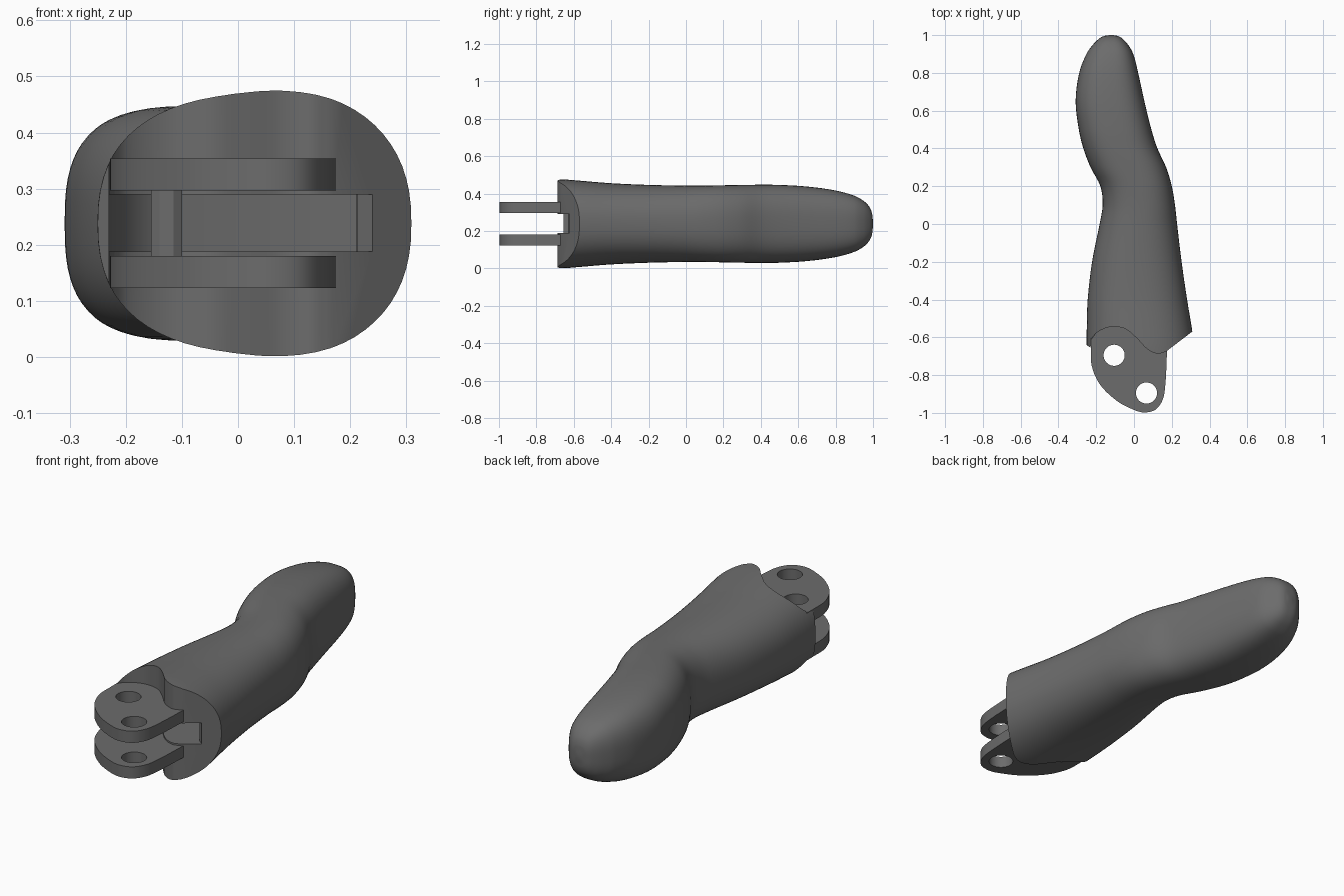
import bpy, bmesh, math

if "Cube" in bpy.data.objects:
    bpy.data.objects.remove(bpy.data.objects["Cube"])

MID_Z = 0.238


def smooth(points, n=5):
    """Non-uniform cubic interpolation through points (first value is the parameter)."""
    def slope(i, k):
        a, b = points[max(i - 1, 0)], points[min(i + 1, len(points) - 1)]
        return (b[k] - a[k]) / (b[0] - a[0])
    out = []
    for i in range(len(points) - 1):
        p, q = points[i], points[i + 1]
        h = q[0] - p[0]
        for s in range(n):
            t = s / n
            out.append([p[0] + h * t] + [
                (2*t**3 - 3*t*t + 1) * p[k] + (t**3 - 2*t*t + t) * h * slope(i, k)
                + (3*t*t - 2*t**3) * q[k] + (t**3 - t*t) * h * slope(i + 1, k)
                for k in range(1, len(p))])
    return out + [list(points[-1])]


def curve2d(pts, n=5):
    """Smooth open curve through 2D points, parametrised by chord length."""
    d, rows = 0, []
    for i, p in enumerate(pts):
        if i:
            d += math.dist(p, pts[i - 1])
        rows.append((d, *p))
    return [tuple(r[1:]) for r in smooth(rows, n)]


def finish(bm, name):
    bmesh.ops.recalc_face_normals(bm, faces=bm.faces)
    me = bpy.data.meshes.new(name)
    bm.to_mesh(me)
    bm.free()
    ob = bpy.data.objects.new(name, me)
    bpy.context.collection.objects.link(ob)
    return ob


def prism(name, outline, z0, z1):
    bm = bmesh.new()
    f = bm.faces.new([bm.verts.new((x, y, z0)) for x, y in outline])
    top = bmesh.ops.extrude_face_region(bm, geom=[f])["geom"]
    bmesh.ops.translate(bm, vec=(0, 0, z1 - z0),
                        verts=[v for v in top if isinstance(v, bmesh.types.BMVert)])
    return finish(bm, name)


def activate(ob):
    bpy.ops.object.select_all(action="DESELECT")
    bpy.context.view_layer.objects.active = ob
    ob.select_set(True)


def cut(ob, cutter):
    m = ob.modifiers.new("cut", "BOOLEAN")
    m.operation, m.object, m.solver = "DIFFERENCE", cutter, "EXACT"
    activate(ob)
    bpy.ops.object.modifier_apply(modifier=m.name)
    bpy.data.objects.remove(cutter)


# Finger body: loft of rounded sections (y, left x, right x, half height)
stations = [
    (-0.75, -0.245, 0.335, 0.239), (-0.65, -0.25, 0.321, 0.237), (-0.55, -0.25, 0.306, 0.229),
    (-0.4, -0.245, 0.281, 0.217), (-0.2, -0.222, 0.252, 0.208), (0.0, -0.182, 0.228, 0.204),
    (0.1, -0.166, 0.217, 0.204), (0.2, -0.178, 0.2, 0.206), (0.3, -0.23, 0.17, 0.208),
    (0.4, -0.268, 0.124, 0.209), (0.5, -0.292, 0.092, 0.208), (0.65, -0.309, 0.055, 0.199),
    (0.8, -0.29, 0.022, 0.178), (0.9, -0.252, -0.004, 0.15), (0.95, -0.217, -0.032, 0.122),
    (0.98, -0.186, -0.06, 0.091), (0.995, -0.16, -0.084, 0.055), (1.0, -0.13, -0.11, 0.01)]
SIDES = 64


def rounded(v, power):
    return math.copysign(abs(v) ** (2 / power), v)


bm = bmesh.new()
rings = []
for y, l, r, h in smooth(stations, 4):
    power = 2.35 + 0.4 * min(max(y / 0.5, 0), 1)   # fingertip is squarer
    ring = []
    for i in range(SIDES):
        a = 2 * math.pi * i / SIDES
        ring.append(bm.verts.new(((l + r) / 2 + (r - l) / 2 * rounded(math.cos(a), power), y,
                                  MID_Z + h * rounded(math.sin(a), power))))
    rings.append(ring)
for a, b in zip(rings, rings[1:]):
    for i in range(SIDES):
        j = (i + 1) % SIDES
        bm.faces.new((a[i], a[j], b[j], b[i]))
bm.faces.new(rings[0])
bm.faces.new(rings[-1])
body = finish(bm, "finger_body")

# S-shaped joint end
s_curve = [(-0.26, -0.635), (-0.23, -0.655)] + curve2d([
    (-0.225, -0.61), (-0.2, -0.578), (-0.15, -0.551), (-0.1, -0.543), (-0.04, -0.558),
    (0.02, -0.61), (0.07, -0.662), (0.125, -0.687), (0.17, -0.675)], 4) + [(0.33, -0.553)]
cut(body, prism("end_cutter", [(-0.45, -0.9), (-0.45, -0.635)] + s_curve
                + [(0.45, -0.553), (0.45, -0.9)], -0.2, 0.7))

# Cord channel looping behind the cross web, with a flared mouth on the right
channel = [(-0.232, -0.75), (-0.228, -0.56), (-0.205, -0.49), (-0.16, -0.44), (-0.1, -0.41),
           (0.21, -0.4), (0.212, -0.6), (0.25, -0.63), (0.25, -0.75),
           (-0.1, -0.75), (-0.1, -0.52), (-0.127, -0.505), (-0.155, -0.52), (-0.155, -0.75)]
cut(body, prism("channel_cutter", channel, 0.188, 0.29))

# Hinge plates with two pin holes each
edge = curve2d([(-0.228, -0.65), (-0.224, -0.75), (-0.18, -0.85), (-0.09, -0.937),
                (0.0, -0.984), (0.055, -0.998), (0.115, -0.982), (0.152, -0.93),
                (0.166, -0.85), (0.175, -0.67)])
edge += [(0.17, -0.6), (0.1, -0.5), (-0.15, -0.5), (-0.215, -0.57), (-0.228, -0.61)]
parts = [body]
for name, z0 in (("lower_hinge_plate", 0.123), ("upper_hinge_plate", 0.297)):
    plate = prism(name, edge, z0, z0 + 0.057)
    for x, y in ((-0.105, -0.695), (0.066, -0.895)):
        circle = [(x + 0.056 * math.cos(i * math.pi / 20), y + 0.056 * math.sin(i * math.pi / 20))
                  for i in range(40)]
        cut(plate, prism("pin_cutter", circle, 0, 0.6))
    parts.append(plate)

# Cross web between the plates
web = prism("cross_web", [(-0.155, -0.622), (-0.14, -0.632), (-0.115, -0.632), (-0.1, -0.622),
                          (-0.1, -0.52), (-0.127, -0.505), (-0.155, -0.52)], 0.175, 0.3)
parts.append(web)

# Dark grey plastic and shading
plastic = bpy.data.materials.new("dark_plastic")
plastic.diffuse_color = (0.15, 0.15, 0.15, 1)
plastic.use_nodes = True
plastic.node_tree.nodes["Principled BSDF"].inputs["Base Color"].default_value = plastic.diffuse_color
for ob in parts:
    ob.data.materials.clear()
    ob.data.materials.append(plastic)
    activate(ob)
    bpy.ops.object.shade_smooth_by_angle(angle=math.radians(32))
